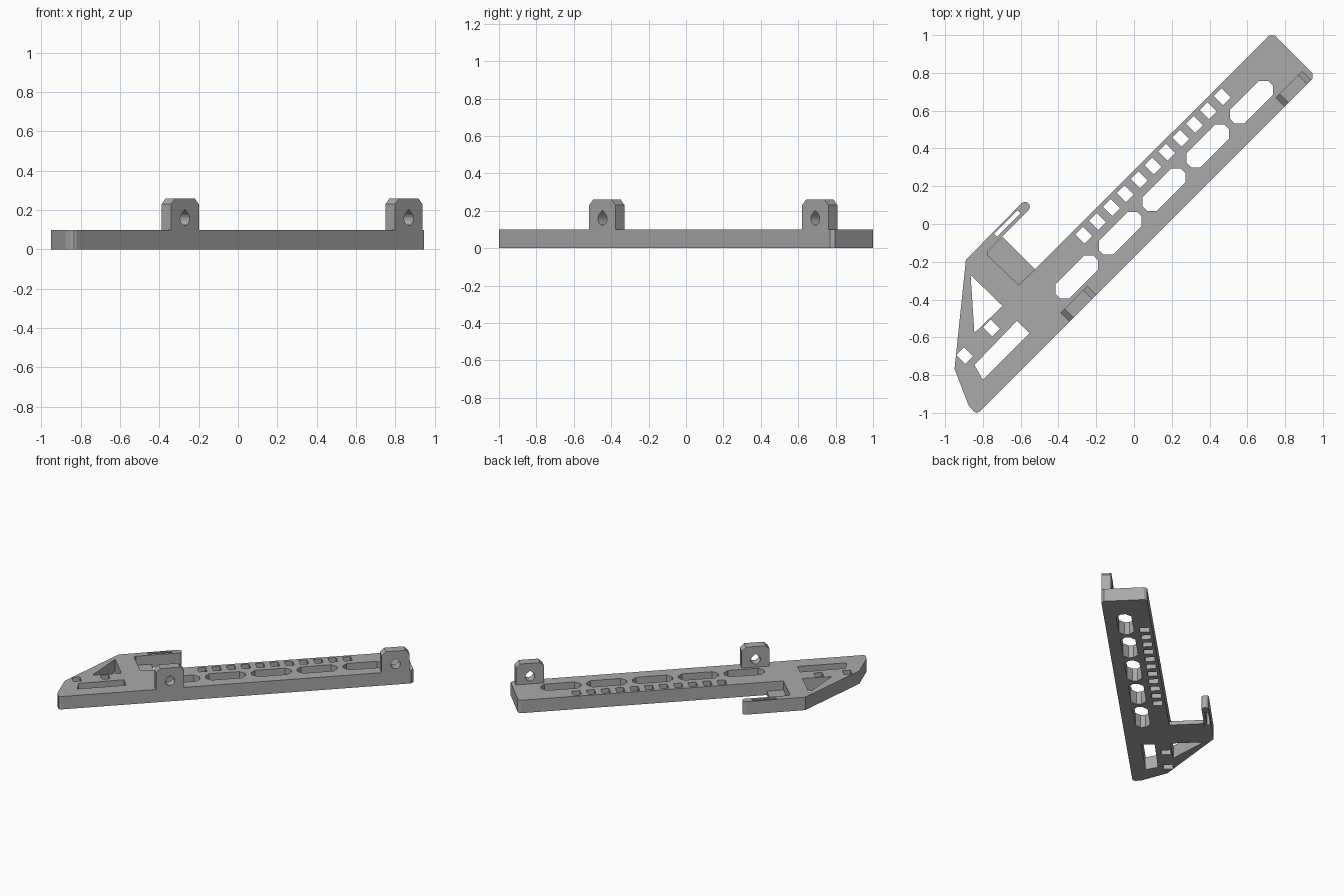
import bpy, math
from mathutils import Matrix

if "Cube" in bpy.data.objects:
    bpy.data.objects.remove(bpy.data.objects["Cube"])

R2 = math.sqrt(2)
grey = bpy.data.materials.new("grey plastic")
grey.diffuse_color = (0.4, 0.4, 0.4, 1)
grey.use_nodes = True
grey.node_tree.nodes["Principled BSDF"].inputs["Base Color"].default_value = grey.diffuse_color


def slab(name, loops, depth, matrix=Matrix()):
    """Extrude an outline (first loop) with holes (other loops) from 0 to depth."""
    cu = bpy.data.curves.new(name, 'CURVE')
    cu.dimensions = '2D'
    cu.fill_mode = 'BOTH'
    cu.extrude = depth / 2
    for pts in loops:
        sp = cu.splines.new('POLY')
        sp.points.add(len(pts) - 1)
        for p, (x, y) in zip(sp.points, pts):
            p.co = (x, y, 0, 1)
        sp.use_cyclic_u = True
    tmp = bpy.data.objects.new(name + "_curve", cu)
    bpy.context.collection.objects.link(tmp)
    bpy.context.view_layer.update()
    deps = bpy.context.evaluated_depsgraph_get()
    me = bpy.data.meshes.new_from_object(tmp.evaluated_get(deps))
    bpy.data.objects.remove(tmp)
    me.transform(matrix @ Matrix.Translation((0, 0, depth / 2)))
    me.materials.clear()
    me.materials.append(grey)
    for poly in me.polygons:
        poly.use_smooth = False
        poly.material_index = 0
    me.name = name
    ob = bpy.data.objects.new(name, me)
    bpy.context.collection.objects.link(ob)
    return ob


def diag(u, v):
    """Point along (u) and across (v) the 45 degree bar."""
    return ((u - v) / R2, (u + v) / R2)


def slot(u, v, length, width, c=0.0):
    """Rectangular hole aligned with the bar, with corners cut by c."""
    a, b = length / 2, width / 2
    if c == 0:
        pts = [(-a, -b), (a, -b), (a, b), (-a, b)]
    else:
        pts = [(-a + c, -b), (a - c, -b), (a, -b + c), (a, b - c),
               (a - c, b), (-a + c, b), (-a, b - c), (-a, -b + c)]
    return [diag(u + p, v + q) for p, q in pts]


# main plate with the hooked arm; the arm ends in a rounded tip
tip = [diag(-0.344 + 0.026 * math.cos(t), 0.4725 + 0.026 * math.sin(t))
       for t in [math.radians(-90 + 22.5 * i) for i in range(9)]]
outline = [(-0.85, -0.99), (-0.835, -1.0), (-0.82, -0.995), (0.945, 0.77), (0.945, 0.797),
           (0.745, 0.997), (0.73, 1.0), (0.715, 0.997), (-0.525, -0.24), (-0.61, -0.323),
           (-0.775, -0.165), (-0.775, -0.145)] + tip + [(-0.89, -0.19), (-0.95, -0.767),
           (-0.876, -0.96)]
holes = [slot(-0.413 + 0.327 * i, 0.016, 0.285, 0.105, 0.035) for i in range(5)]
holes += [slot(-0.23 + 0.1036 * i, 0.146, 0.058, 0.068) for i in range(11)]
holes += [slot(-0.922, 0.144, 0.058, 0.068), slot(-1.126, 0.141, 0.058, 0.068)]
holes.append([(-0.865, -0.27), (-0.696, -0.434), (-0.845, -0.577)])
holes.append([(-0.62, -0.513), (-0.553, -0.577), (-0.80, -0.825), (-0.845, -0.746)])
holes.append(slot(-0.473, 0.477, 0.175, 0.022))
slab("plate", [outline] + holes, 0.10)

# thin floor of the pocket beside the arm
slab("pocket_floor", [[(-0.525, -0.24), (-0.61, -0.323), (-0.775, -0.165),
                       (-0.775, -0.145), (-0.696, -0.069)]], 0.03)

# upright lugs with teardrop holes on the straight edge
lug = [(-0.1, 0.1), (0.1, 0.1), (0.1, 0.23), (0.07, 0.26), (-0.07, 0.26), (-0.1, 0.23)]
drop = [(0.034 * math.cos(t), 0.157 + 0.034 * math.sin(t))
        for t in [math.radians(135 + 270 * i / 18) for i in range(19)]] + [(0, 0.203)]
for name, (x, y) in {"front_lug": (-0.27, -0.447), "rear_lug": (0.868, 0.691)}.items():
    s = 1 / R2
    frame = Matrix(((s, 0, -s, x), (s, 0, s, y), (0, 1, 0, 0), (0, 0, 0, 1)))
    slab(name, [lug, drop], 0.068, frame)
